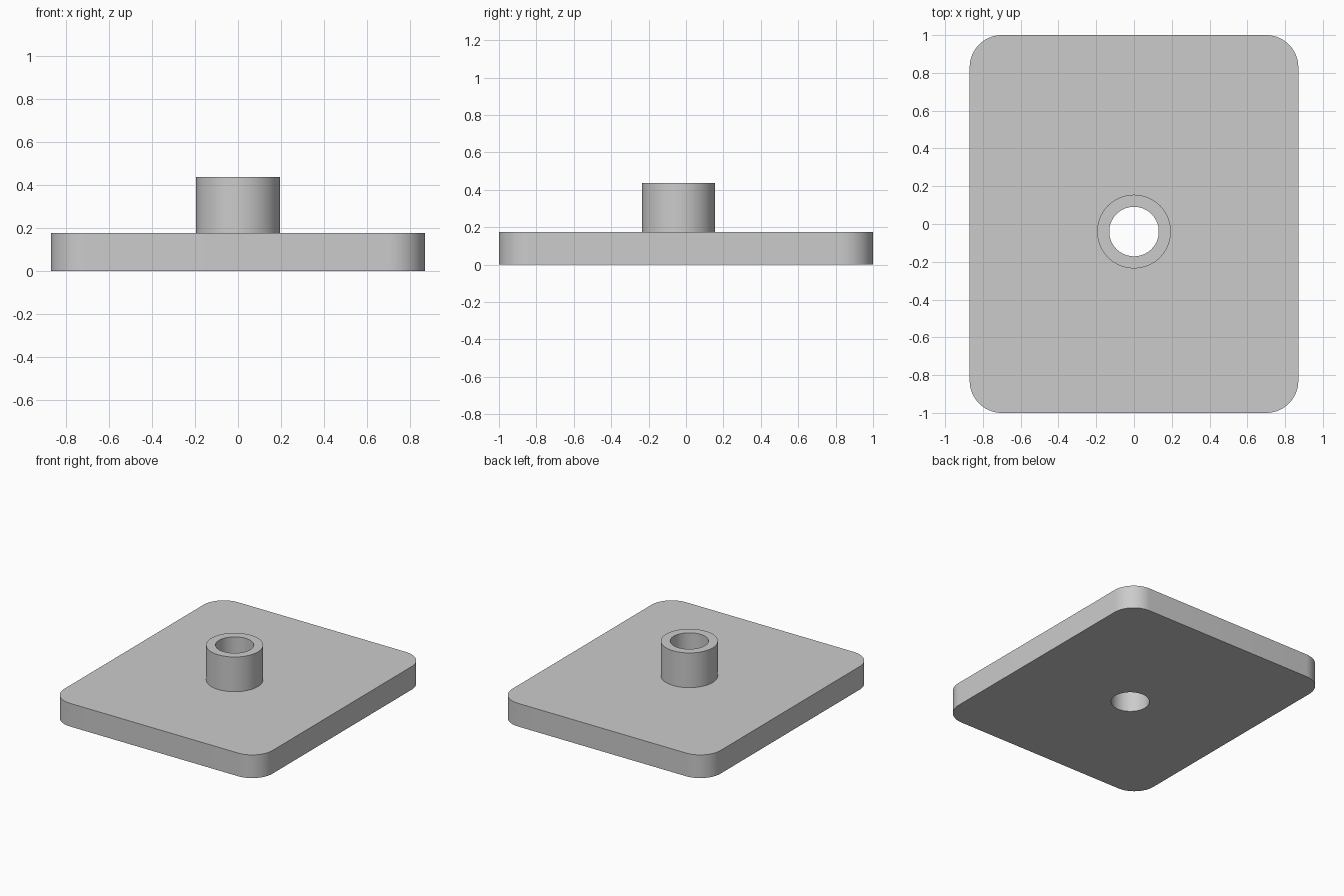
import bpy
import bmesh
import math

cube = bpy.data.objects.get("Cube")
if cube:
    bpy.data.objects.remove(cube, do_unlink=True)

WIDTH, LENGTH, THICK = 1.74, 2.0, 0.175
CORNER = 0.17
TOP = 0.437
BOSS_Y, BOSS_R, BORE_R = -0.04, 0.195, 0.131

grey = bpy.data.materials.new("light grey")
grey.use_nodes = True
colour = (0.6, 0.6, 0.6, 1.0)
grey.diffuse_color = colour
grey.node_tree.nodes["Principled BSDF"].inputs["Base Color"].default_value = colour


def activate(obj):
    bpy.ops.object.select_all(action="DESELECT")
    obj.select_set(True)
    bpy.context.view_layer.objects.active = obj


def cylinder(name, radius, bottom, top):
    bpy.ops.mesh.primitive_cylinder_add(
        vertices=96, radius=radius, depth=top - bottom,
        location=(0, BOSS_Y, (top + bottom) / 2))
    obj = bpy.context.object
    obj.name = name
    obj.data.materials.append(grey)
    return obj


def combine(obj, other, operation):
    mod = obj.modifiers.new(operation.title(), "BOOLEAN")
    mod.operation = operation
    mod.solver = "EXACT"
    mod.object = other
    activate(obj)
    bpy.ops.object.modifier_apply(modifier=mod.name)
    bpy.data.objects.remove(other, do_unlink=True)


# Base plate with rounded upright corners
bm = bmesh.new()
bmesh.ops.create_cube(bm, size=1)
bmesh.ops.scale(bm, vec=(WIDTH, LENGTH, THICK), verts=bm.verts)
bmesh.ops.translate(bm, vec=(0, 0, THICK / 2), verts=bm.verts)
uprights = [e for e in bm.edges
            if abs(e.verts[0].co.z - e.verts[1].co.z) > THICK / 2]
bmesh.ops.bevel(bm, geom=uprights, offset=CORNER, offset_type="OFFSET",
                segments=16, profile=0.5, affect="EDGES")
mesh = bpy.data.meshes.new("base_plate")
bm.to_mesh(mesh)
bm.free()
mesh.materials.append(grey)
plate = bpy.data.objects.new("base_plate_with_boss", mesh)
bpy.context.collection.objects.link(plate)

# Raised boss, then a bore through boss and plate
combine(plate, cylinder("boss", BOSS_R, THICK / 2, TOP), "UNION")
bore = cylinder("bore_cutter", BORE_R, -THICK, TOP + THICK)
bore.hide_render = True
combine(plate, bore, "DIFFERENCE")

activate(plate)
bpy.ops.object.shade_smooth_by_angle(angle=math.radians(30))
